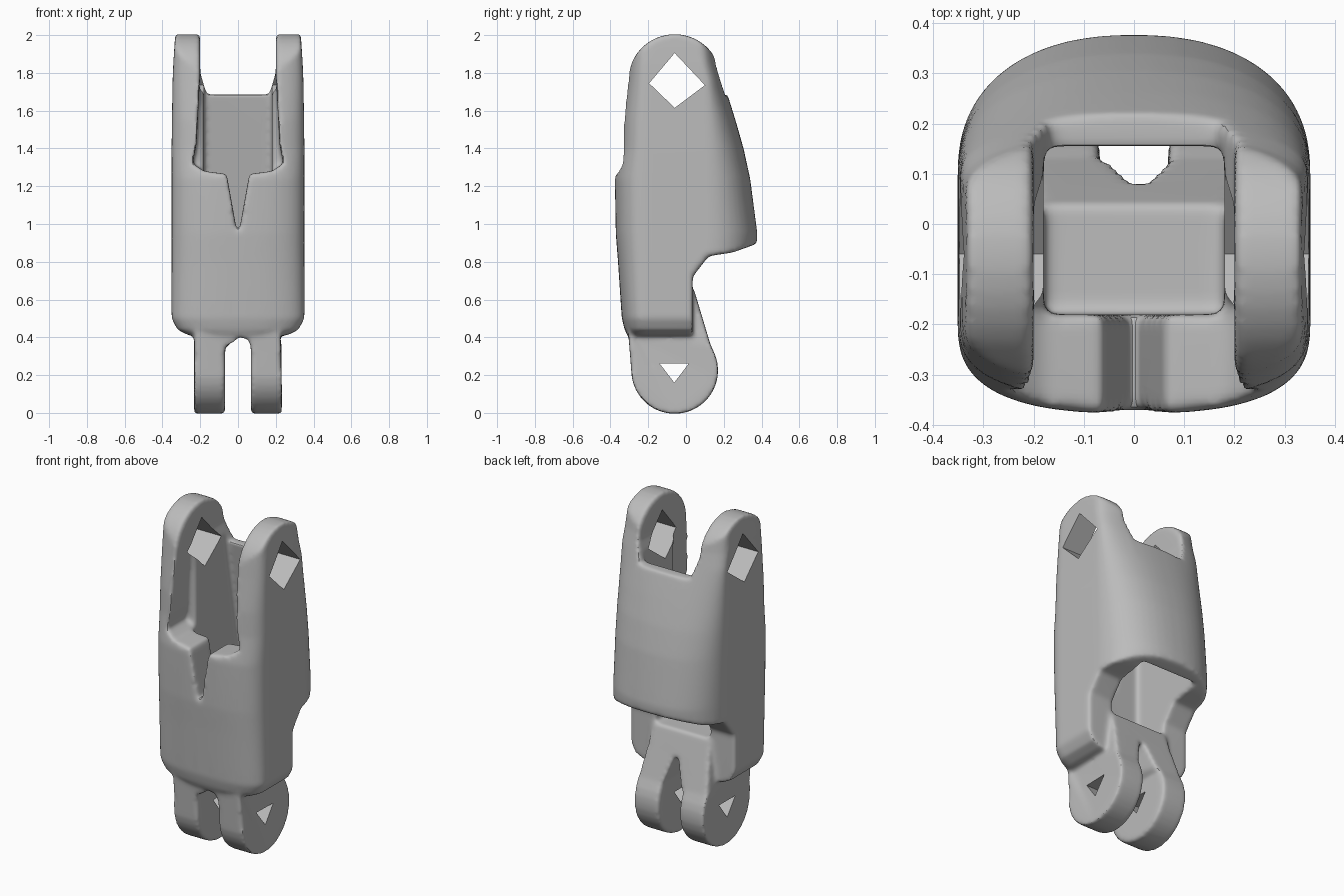
import bpy, bmesh, math

if "Cube" in bpy.data.objects:
    bpy.data.objects.remove(bpy.data.objects["Cube"])

grey = bpy.data.materials.new("plain_grey")
grey.diffuse_color = (0.5, 0.5, 0.5, 1)
grey.use_nodes = True
grey.node_tree.nodes["Principled BSDF"].inputs["Base Color"].default_value = grey.diffuse_color


def make(name, rings):
    """Closed solid from a list of equal-length point rings."""
    bm = bmesh.new()
    vs = [[bm.verts.new(p) for p in ring] for ring in rings]
    n = len(vs[0])
    for a, b in zip(vs, vs[1:]):
        for i in range(n):
            j = (i + 1) % n
            bm.faces.new((a[i], a[j], b[j], b[i]))
    bm.faces.new(vs[0][::-1])
    bm.faces.new(vs[-1])
    bmesh.ops.recalc_face_normals(bm, faces=bm.faces[:])
    me = bpy.data.meshes.new(name)
    bm.to_mesh(me)
    bm.free()
    ob = bpy.data.objects.new(name, me)
    bpy.context.collection.objects.link(ob)
    me.materials.append(grey)
    return ob


def side_prism(name, prof, hw):
    return make(name, [[(x, y, z) for y, z in prof] for x in (-hw, hw)])


def front_prism(name, half, y0, y1):
    """half: right half outline from the bottom centre upward."""
    prof = half + [(-x, z) for x, z in reversed(half) if x > 0]
    return make(name, [[(x, y, z) for x, z in prof] for y in (y0, y1)])


def apply(ob, kind, **kw):
    bpy.context.view_layer.objects.active = ob
    m = ob.modifiers.new(kind, kind)
    for k, v in kw.items():
        setattr(m, k, v)
    bpy.ops.object.modifier_apply(modifier=m.name)


def boolean(ob, other, op):
    apply(ob, 'BOOLEAN', operation=op, solver='EXACT', object=other)
    bpy.data.objects.remove(other)


def arc(cy, cz, r, a0, a1, n=20):
    return [(cy + r * math.cos(math.radians(a0 + (a1 - a0) * i / n)),
             cz + r * math.sin(math.radians(a0 + (a1 - a0) * i / n))) for i in range(n + 1)]


def section(z, hw, yf, yb):
    """Rounded plan: squarish front, broad curved back."""
    pts = []
    cb = min(0.1, yb - 0.1)
    for i in range(48):
        a = 2 * math.pi * (i + 0.5) / 48
        c, s = math.cos(a), math.sin(a)
        n, cy, h = (2.3, cb, yb - cb) if s > 0 else (2.7, -0.2, -0.2 - yf)
        x = math.copysign(abs(c) ** (2 / n), c) * hw
        y = cy + math.copysign(abs(s) ** (2 / n), s) * h
        pts.append((x, y, z))
    return pts


# main housing: lofted sections trimmed by the side outline
body = make("link_body", [section(*s) for s in (
    (.41, .26, -.31, .36), (.44, .32, -.325, .36), (.50, .352, -.34, .36),
    (.80, .352, -.36, .37), (.95, .352, -.372, .378), (1.24, .352, -.378, .34),
    (1.40, .352, -.352, .305), (1.55, .35, -.347, .262), (1.75, .347, -.32, .20),
    (1.85, .343, -.31, .175), (2.05, .33, -.30, .15))])
trim = side_prism("side_trim", [(-.5, .38), (.035, .38), (.035, .72), (.12, .83),
                                (.25, .85), (.5, .94), (.5, 1.2)]
                  + arc(-.06, 1.758, .247, 0, 180) + [(-.5, 1.6)], 1)
boolean(body, trim, 'INTERSECT')

# hollow, top opening and notched front opening
boolean(body, side_prism("hollow", [(-.18, .66), (.04, .66), (.3, .6), (.3, .85),
                                    (.15, 1.7), (.13, 2.2), (-.18, 2.2)], .18), 'DIFFERENCE')
boolean(body, front_prism("top_opening", [(.165, 1.685), (.2, 1.8), (.2, 2.2)],
                          -.6, .6), 'DIFFERENCE')
boolean(body, front_prism("front_opening", [(0, .93), (.06, 1.265), (.18, 1.28), (.24, 1.32),
                                            (.22, 1.42), (.2, 1.8), (.2, 2.2)],
                          -.6, -.15), 'DIFFERENCE')

# lower hinge block, split into two lugs by a gap rising to the rear
lugs = side_prism("hinge_lugs", [(.04, .66), (-.28, .66), (-.305, .42)]
                  + arc(-.06, .225, .23, 180, 380) + [(.13, .36)], .232)
for v in lugs.data.vertices:          # narrower where it sits inside the housing
    if v.co.z > .6:
        v.co.x *= .82
boolean(body, lugs, 'UNION')


def gap_ring(y, top):
    return [(-.068, y, -.2), (.068, y, -.2), (.068, y, .35),
            (0, y, top), (-.068, y, .35)]


boolean(body, make("lug_gap", [gap_ring(-.4, .37), gap_ring(.3, .58)]), 'DIFFERENCE')

# soften all edges
apply(body, 'REMESH', mode='VOXEL', voxel_size=.011)
apply(body, 'SMOOTH', factor=.5, iterations=14)
apply(body, 'DECIMATE', ratio=.25)

# sharp-edged pin holes: diamond above, triangle below
boolean(body, side_prism("diamond_hole", [(-.06, 1.905), (.1, 1.735), (-.06, 1.615),
                                          (-.195, 1.745)], .6), 'DIFFERENCE')
boolean(body, side_prism("triangle_hole", [(-.14, .262), (.015, .262), (-.062, .16)], .6),
        'DIFFERENCE')

bpy.ops.object.select_all(action='DESELECT')
body.select_set(True)
bpy.context.view_layer.objects.active = body
bpy.ops.object.shade_smooth_by_angle(angle=math.radians(35))
body.data.materials.clear()
body.data.materials.append(grey)
